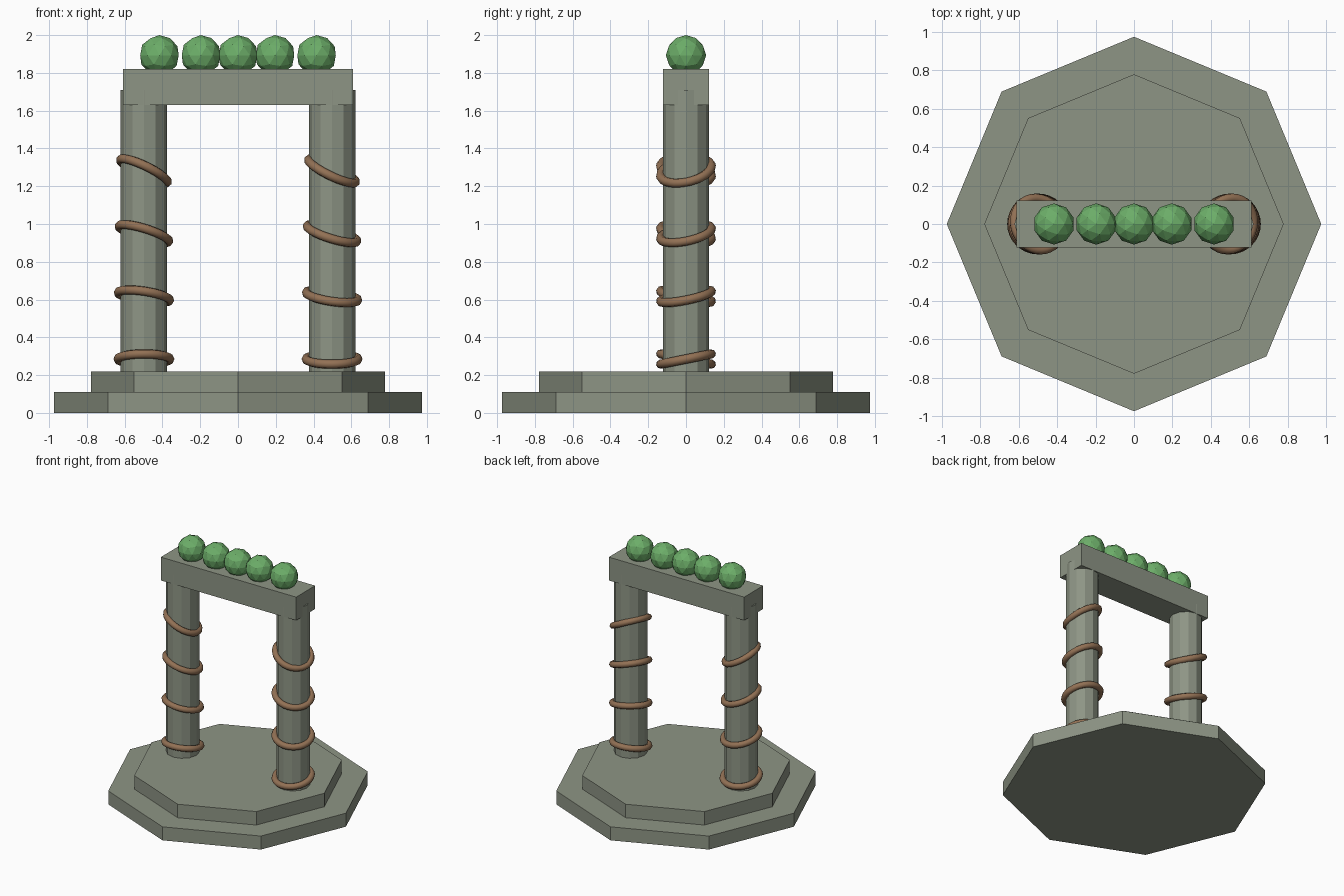
import bpy

default_cube = bpy.data.objects.get("Cube")
if default_cube:
    bpy.data.objects.remove(default_cube, do_unlink=True)


def make_material(name, rgb):
    mat = bpy.data.materials.new(name)
    mat.use_nodes = True
    mat.diffuse_color = (*rgb, 1)
    mat.node_tree.nodes["Principled BSDF"].inputs["Base Color"].default_value = (*rgb, 1)
    return mat


stone = make_material("grey green stone", (0.27, 0.30, 0.235))
vine_brown = make_material("vine brown", (0.29, 0.165, 0.09))
leaf_green = make_material("leaf green", (0.15, 0.42, 0.14))


def finish(name, mat):
    obj = bpy.context.object
    obj.name = name
    obj.data.materials.append(mat)
    return obj


def prism(name, sides, radius, x, bottom, top):
    bpy.ops.mesh.primitive_cylinder_add(
        vertices=sides, radius=radius, depth=top - bottom,
        location=(x, 0, (bottom + top) / 2))
    return finish(name, stone)


# Stepped octagonal base
prism("lower_step", 8, 0.973, 0, 0, 0.11)
prism("upper_step", 8, 0.778, 0, 0.11, 0.22)

# Columns, each wrapped by vine rings that tilt more towards the top
for label, side in (("left", 1), ("right", -1)):
    x = side * 0.498
    prism(f"{label}_column", 12, 0.123, x, 0.22, 1.71)
    for i in range(4):
        bpy.ops.mesh.primitive_torus_add(
            major_radius=0.137, minor_radius=0.0243,
            major_segments=32, minor_segments=8,
            location=(x, 0, 0.285 + i * 0.332),
            rotation=(side * 0.2, i * 0.15, 0))
        finish(f"{label}_vine_ring_{i + 1}", vine_brown)
        bpy.ops.object.shade_smooth()

# Lintel beam across the columns
bpy.ops.mesh.primitive_cube_add(size=1, location=(0, 0, 1.725))
beam = finish("lintel_beam", stone)
beam.scale = (1.22, 0.245, 0.19)

# Faceted foliage balls along the beam
for i, x in enumerate((-0.416, -0.196, 0, 0.196, 0.416)):
    bpy.ops.mesh.primitive_ico_sphere_add(
        subdivisions=2, radius=0.107, location=(x, 0, 1.893))
    finish(f"foliage_ball_{i + 1}", leaf_green)
